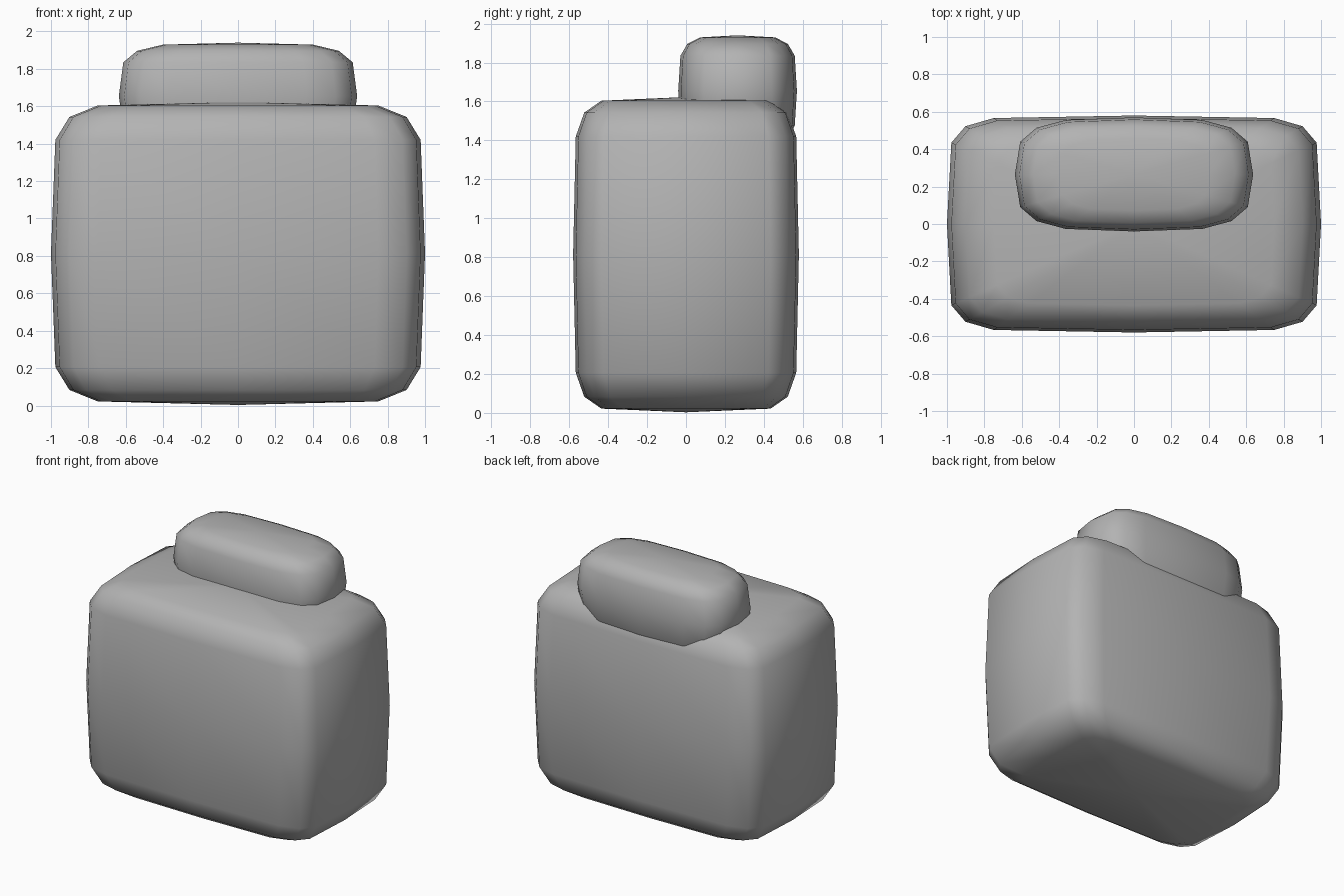
import bpy, bmesh, math

if "Cube" in bpy.data.objects:
    bpy.data.objects.remove(bpy.data.objects["Cube"])

grey = bpy.data.materials.new("plain grey")
grey.diffuse_color = (0.45, 0.45, 0.45, 1)
grey.use_nodes = True
grey.node_tree.nodes["Principled BSDF"].inputs["Base Color"].default_value = grey.diffuse_color


def spow(v, e):
    return 0.0 if abs(v) < 1e-6 else math.copysign(abs(v) ** e, v)


def soft_box(name, centre, half, e_lat, e_lon, segs=16, rings=8):
    """UV sphere squared off into a rounded box (superellipsoid)."""
    bm = bmesh.new()
    bmesh.ops.create_uvsphere(bm, u_segments=segs, v_segments=rings, radius=1)
    for v in bm.verts:
        x, y, z = v.co
        r = math.hypot(x, y)
        ring = spow(r, e_lat)
        cx, cy = (x / r, y / r) if r > 1e-5 else (0, 0)
        v.co = (centre[0] + half[0] * ring * spow(cx, e_lon),
                centre[1] + half[1] * ring * spow(cy, e_lon),
                centre[2] + half[2] * spow(z, e_lat))
    for f in bm.faces:
        f.smooth = True
    me = bpy.data.meshes.new(name)
    bm.to_mesh(me)
    bm.free()
    me.materials.append(grey)
    ob = bpy.data.objects.new(name, me)
    bpy.context.collection.objects.link(ob)
    return ob


# Main body
soft_box("body", (0, 0, 0.813), (1.0, 0.58, 0.81), 0.3, 0.3)
# Small rounded block on the rear of the top
soft_box("top_block", (0, 0.265, 1.655), (0.637, 0.305, 0.285), 0.48, 0.58)
